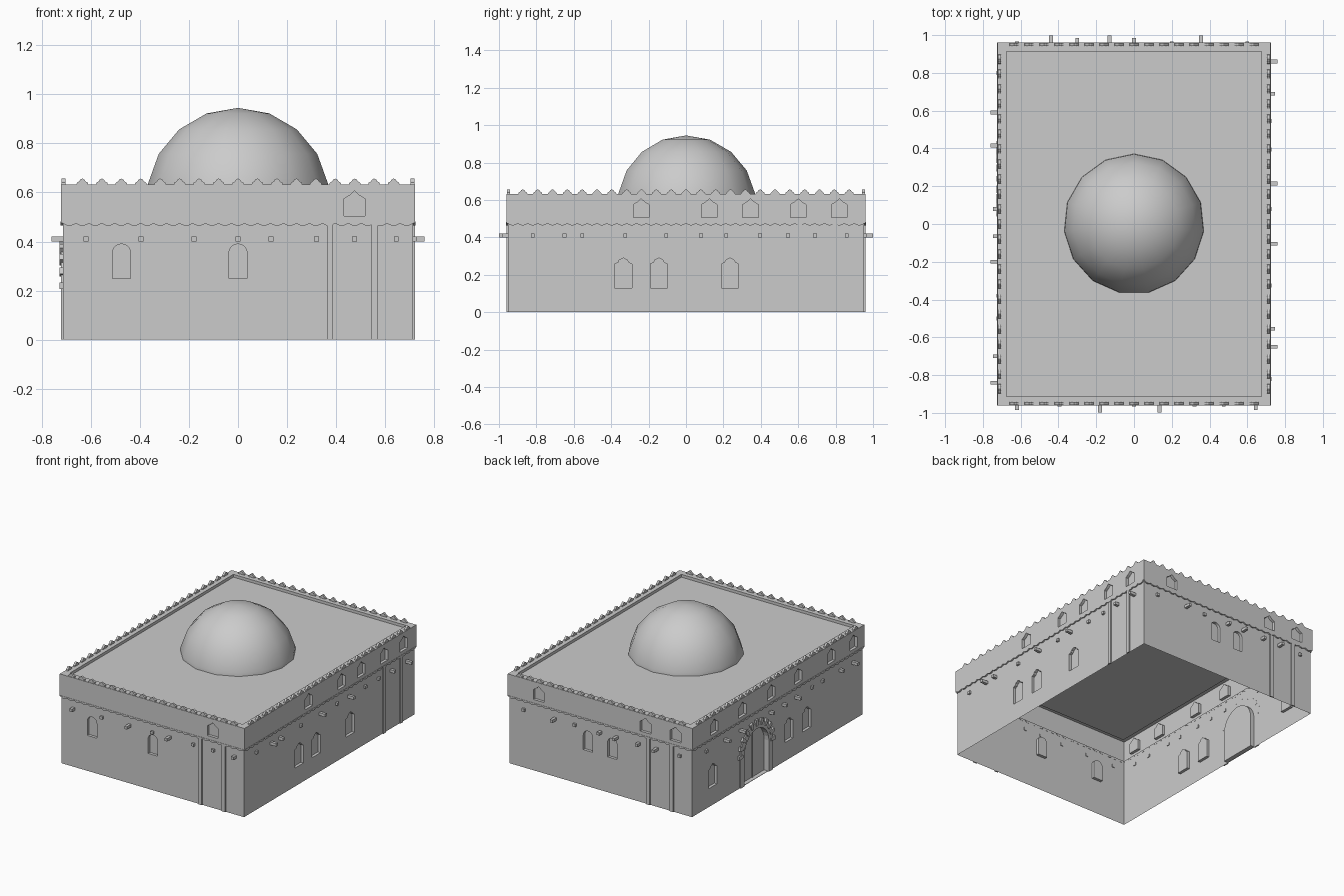
import bpy, bmesh, math
from mathutils import Matrix, Vector

cube = bpy.data.objects.get("Cube")
if cube:
    bpy.data.objects.remove(cube, do_unlink=True)

stone = bpy.data.materials.new("grey_stone")
stone.use_nodes = True
GREY = (0.6, 0.6, 0.6, 1)
stone.diffuse_color = GREY
stone.node_tree.nodes["Principled BSDF"].inputs["Base Color"].default_value = GREY

HX, HY = 0.714, 0.952          # half size of the lower walls
BAND = 0.008                   # how far the upper band stands out
LEDGE, TOP, ROOF = 0.475, 0.632, 0.612
SIDES = ["front", "right", "back", "left"]


def finish(name, bm, smooth=False):
    mesh = bpy.data.meshes.new(name)
    bm.to_mesh(mesh)
    bm.free()
    mesh.materials.append(stone)
    for p in mesh.polygons:
        p.use_smooth = smooth
    obj = bpy.data.objects.new(name, mesh)
    bpy.context.collection.objects.link(obj)
    return obj


def half_width(side):
    return HY if side % 2 else HX


def place(side, u, d, z):
    """Wall position: u along the wall, d outwards, z up."""
    reach = HX if side % 2 else HY
    return Matrix.Rotation(side * math.pi / 2, 3, 'Z') @ Vector((u, -reach - d, z))


def prism(bm, side, pts, d0, d1):
    back = [bm.verts.new(place(side, u, d0, z)) for u, z in pts]
    front = [bm.verts.new(place(side, u, d1, z)) for u, z in pts]
    n = len(pts)
    faces = [bm.faces.new(front), bm.faces.new(back[::-1])]
    for i in range(n):
        j = (i + 1) % n
        faces.append(bm.faces.new((back[i], back[j], front[j], front[i])))
    bmesh.ops.recalc_face_normals(bm, faces=faces)


def rect(u, w, z0, z1):
    return [(u - w, z0), (u + w, z0), (u + w, z1), (u - w, z1)]


def mirrored(u, half):
    """Closed outline from its right half, listed from bottom to peak."""
    return ([(u + a, z) for a, z in half]
            + [(u - a, z) for a, z in reversed(half) if a > 0])


def arch(u, r, z0, spring, steps=10):
    curve = [(u + r * math.cos(math.pi * i / steps),
              spring + r * math.sin(math.pi * i / steps)) for i in range(steps + 1)]
    return [(u + r, z0)] + curve + [(u - r, z0)]


def round_window(u):
    return arch(u, 0.037, 0.25, 0.353)


def tall_window(u):
    return mirrored(u, [(0.046, 0.13), (0.046, 0.258), (0.028, 0.265),
                        (0.022, 0.278), (0, 0.29)])


def upper_window(u):
    return mirrored(u, [(0.042, 0.505), (0.042, 0.575), (0.02, 0.588), (0, 0.606)])


def wall(name, side, w, d, z0, z1, openings):
    """Wall sheet with recessed pockets; openings are (outline, depth)."""
    bm = bmesh.new()
    edges, loops = [], []
    for pts, depth in [(rect(0, w, z0, z1), 0)] + openings:
        vs = [bm.verts.new(place(side, u, d, z)) for u, z in pts]
        edges += [bm.edges.new((vs[i - 1], vs[i])) for i in range(len(vs))]
        loops.append((vs, pts, depth))
    out = place(side, 0, 1, 0) - place(side, 0, 0, 0)
    bmesh.ops.triangle_fill(bm, edges=edges, use_beauty=True, normal=out)
    for f in bm.faces:
        f.normal_update()
        if f.normal.dot(out) < 0:
            f.normal_flip()
    for vs, pts, depth in loops[1:]:
        inner = [bm.verts.new(place(side, u, d - depth, z)) for u, z in pts]
        bm.faces.new(inner)
        for i in range(len(vs)):
            bm.faces.new((inner[i - 1], vs[i - 1], vs[i], inner[i]))
    finish(name, bm)


# Openings, beams and pilasters of each wall, by position along it
DOOR = -0.24
lower = [[round_window(u) for u in (-0.475, 0)],
         [tall_window(u) for u in (-0.335, -0.145, 0.235)],
         [round_window(u) for u in (-0.1, 0.09)],
         [tall_window(u) for u in (-0.72, 0.13, 0.33)]]
upper = [[0.475], [-0.24, 0.125, 0.345, 0.6, 0.82],
         [-0.48, 0.355, 0.59], [-0.715, -0.4, -0.08, 0.22, 0.59, 0.84]]
pilasters = [(0.375, 0.558), (0.607, 0.797), (0.375, 0.558), ()]
LONG, MID, SHORT = 0.047, 0.032, 0.014
beams = [
    {LONG: (-0.18, 0.135), MID: (-0.62, 0.645), SHORT: (-0.395, 0, 0.32, 0.475)},
    {LONG: (-0.65, -0.105, 0.215, 0.86), MID: (-0.555, 0.69),
     SHORT: (-0.82, -0.325, 0.08, 0.395, 0.545)},
    {LONG: (-0.355, 0.13, 0.44), MID: (0, 0.3), SHORT: (-0.6, -0.2, 0.62)},
    {LONG: (-0.59, -0.415, 0.2, 0.84), MID: (-0.08, 0.065, 0.7), SHORT: (-0.8, 0.38, 0.5)},
]

for s, side in enumerate(SIDES):
    w = half_width(s)
    holes = [(p, 0.02) for p in lower[s]]
    if side == "left":
        holes.append((arch(DOOR, 0.135, 0.003, 0.22, 14), 0.03))
    wall(side + "_lower_wall", s, w, 0, 0, LEDGE, holes)
    wall(side + "_upper_band", s, w + BAND, BAND, LEDGE, TOP,
         [(upper_window(u), 0.02) for u in upper[s]])

    # Scalloped trim under the band
    bm = bmesh.new()
    count = round(2 * w / 0.053)
    steps = count * 5
    wave = [(-w + 2 * w * i / steps, LEDGE - 0.001 - 0.01 * abs(math.sin(math.pi * i / 5)))
            for i in range(steps + 1)]
    prism(bm, s, wave + [(w + BAND, 0.481), (-w - BAND, 0.481)], -0.001, BAND + 0.002)
    finish(side + "_scalloped_trim", bm)

    # Roof edge crenels
    bm = bmesh.new()
    n = 8 if s % 2 == 0 else 11
    for i in range(-n, n + 1):
        bump = mirrored(i * 0.0793, [(0.024, TOP), (0.022, TOP + 0.008),
                                     (0.013, TOP + 0.013), (0.009, TOP + 0.02),
                                     (0, TOP + 0.025)])
        prism(bm, s, bump, BAND - 0.018, BAND - 0.003)
    finish(side + "_crenels", bm)

    # Beam ends
    bm = bmesh.new()
    for length, spots in beams[s].items():
        for u in spots:
            prism(bm, s, rect(u, 0.01, 0.4, 0.42), -0.005, length)
    finish(side + "_beam_ends", bm)

    # Pilasters
    if pilasters[s]:
        bm = bmesh.new()
        for u in pilasters[s]:
            prism(bm, s, rect(u, 0.013, 0, LEDGE), -0.001, BAND)
        finish(side + "_pilasters", bm)

# Door surround with arch stones, and the joint between the leaves
bm = bmesh.new()
prism(bm, 3, arch(DOOR, 0.18, 0, 0.22, 14) + arch(DOOR, 0.135, 0, 0.22, 14)[::-1], -0.001, 0.008)
for i in range(11):
    a = math.pi * i / 10
    block = []
    for r, t in ((0.155, -0.07), (0.2, -0.07), (0.2, 0.07), (0.155, 0.07)):
        block.append((DOOR + r * math.cos(a + t), 0.22 + r * math.sin(a + t)))
    prism(bm, 3, block, -0.001, 0.013)
finish("door_surround", bm)
bm = bmesh.new()
prism(bm, 3, rect(DOOR, 0.005, 0.003, 0.354), -0.031, -0.024)
finish("door_joint", bm)

# Roof with raised rim
bm = bmesh.new()
loops = []
for inset, z in ((-BAND, TOP), (0.038, TOP), (0.038, ROOF)):
    x, y = HX - inset, HY - inset
    loops.append([bm.verts.new((a * x, b * y, z)) for a, b in ((-1, -1), (1, -1), (1, 1), (-1, 1))])
for a, b in zip(loops, loops[1:]):
    for i in range(4):
        bm.faces.new((a[i - 1], a[i], b[i], b[i - 1]))
bm.faces.new(loops[-1])
finish("roof", bm)

# Dome
bm = bmesh.new()
R, CENTRE = 0.375, 0.57
outline = [(R * math.sin(math.radians(t)), CENTRE + R * math.cos(math.radians(t)))
           for t in (0, 20, 40, 60, 80)] + [(R * 0.99, ROOF)]
vs = [bm.verts.new((0, r, z)) for r, z in outline]
es = [bm.edges.new(pair) for pair in zip(vs, vs[1:])]
bmesh.ops.spin(bm, geom=vs + es, cent=(0, 0, 0), axis=(0, 0, 1), angle=2 * math.pi, steps=15)
bmesh.ops.remove_doubles(bm, verts=bm.verts[:], dist=0.0005)
bmesh.ops.recalc_face_normals(bm, faces=bm.faces[:])
if sum(f.normal.z for f in bm.faces) < 0:
    bmesh.ops.reverse_faces(bm, faces=bm.faces[:])
finish("dome", bm, smooth=True)
